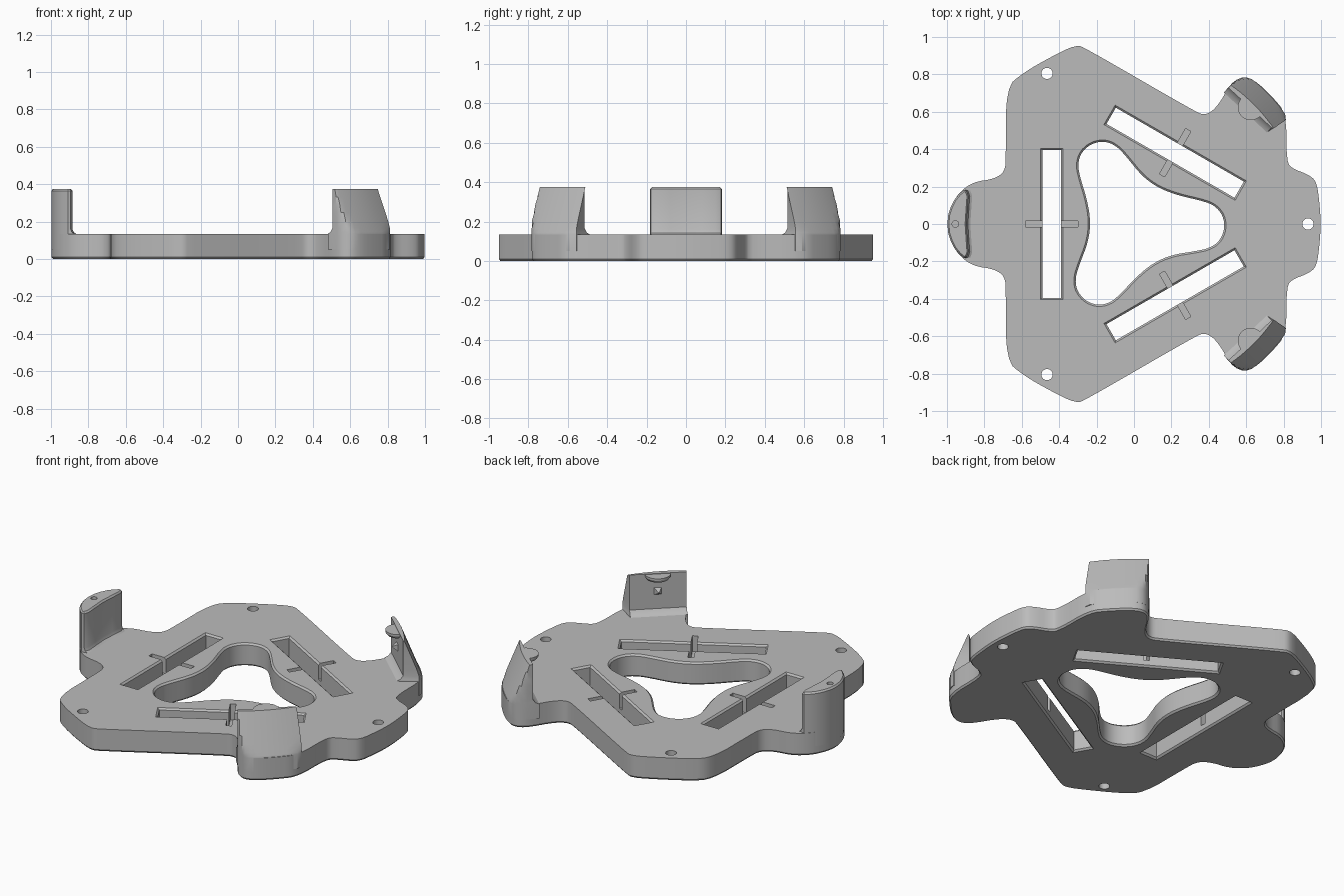
import bpy, bmesh, math
from mathutils import Vector, Matrix

if "Cube" in bpy.data.objects:
    bpy.data.objects.remove(bpy.data.objects["Cube"])

THICK, TOP = 0.135, 0.375

grey = bpy.data.materials.new("light grey plastic")
grey.use_nodes = True
colour = (0.5, 0.5, 0.5, 1)
grey.diffuse_color = colour
grey.node_tree.nodes["Principled BSDF"].inputs["Base Color"].default_value = colour


def soften(pts, rounds=2):
    """Round a closed outline by cutting its corners."""
    pts = [Vector(p) for p in pts]
    for _ in range(rounds):
        nxt = pts[1:] + pts[:1]
        pts = [q for a, b in zip(pts, nxt) for q in (a.lerp(b, 0.25), a.lerp(b, 0.75))]
    return pts


def turn(pts, degrees):
    rot = Matrix.Rotation(math.radians(degrees), 2)
    return [rot @ Vector(p) for p in pts]


def circle(x, y, r, n=24, start=0, sweep=math.tau):
    return [Vector((x + r * math.cos(start + sweep * i / n),
                    y + r * math.sin(start + sweep * i / n))) for i in range(n)]


def box(x0, x1, y):
    return [Vector(p) for p in ((x0, -y), (x1, -y), (x1, y), (x0, y))]


def grow(pts, d):
    """Offset a closed outline outward by d."""
    area = sum(a.cross(b) for a, b in zip(pts, pts[1:] + pts[:1]))
    s = d if area > 0 else -d
    out = []
    for i, p in enumerate(pts):
        e1 = (p - pts[i - 1]).normalized()
        e2 = (pts[(i + 1) % len(pts)] - p).normalized()
        n1, n2 = Vector((e1.y, -e1.x)), Vector((e2.y, -e2.x))
        out.append(p + (n1 + n2) * s / (1 + max(n1.dot(n2), -0.5)))
    return out


def add_rings(bm, rings):
    """Join stacked (z, outline) rings into a closed solid."""
    rows = [[bm.verts.new((p[0], p[1], z)) for p in pts] for z, pts in rings]
    n = len(rows[0])
    for low, high in zip(rows, rows[1:]):
        for i in range(n):
            j = (i + 1) % n
            bm.faces.new((low[i], low[j], high[j], high[i]))
    bm.faces.new(rows[0][::-1])
    bm.faces.new(rows[-1])


def solid(name, stacks):
    bm = bmesh.new()
    for rings in stacks:
        add_rings(bm, rings)
    bmesh.ops.recalc_face_normals(bm, faces=bm.faces)
    mesh = bpy.data.meshes.new(name)
    bm.to_mesh(mesh)
    bm.free()
    mesh.materials.append(grey)
    ob = bpy.data.objects.new(name, mesh)
    bpy.context.collection.objects.link(ob)
    return ob


def activate(ob):
    bpy.ops.object.select_all(action='DESELECT')
    ob.select_set(True)
    bpy.context.view_layer.objects.active = ob


def cut(ob, stacks):
    cutter = solid("cutter", stacks)
    cutter.hide_render = True
    mod = ob.modifiers.new("cut", 'BOOLEAN')
    mod.operation, mod.solver, mod.object = 'DIFFERENCE', 'EXACT', cutter
    activate(ob)
    bpy.ops.object.modifier_apply(modifier=mod.name)
    bpy.data.objects.remove(cutter)


def through(pts, flare):
    """Through-cut with a small chamfer at both rims."""
    wide = grow(pts, flare)
    return [(-0.05, wide), (0, wide), (flare, pts),
            (THICK - flare, pts), (THICK, wide), (THICK + 0.05, wide)]


# Base plate: half outline mirrored across y
half = [(-1, 0), (-0.985, 0.08), (-0.94, 0.165), (-0.86, 0.225), (-0.75, 0.24),
        (-0.69, 0.28), (-0.685, 0.36), (-0.685, 0.73), (-0.59, 0.81), (-0.45, 0.89),
        (-0.31, 0.96), (-0.25, 0.935), (0.32, 0.605), (0.38, 0.58), (0.44, 0.62),
        (0.51, 0.735), (0.55, 0.775), (0.60, 0.787), (0.66, 0.757), (0.74, 0.68),
        (0.815, 0.59), (0.815, 0.33), (0.85, 0.295), (0.93, 0.265), (0.975, 0.23),
        (0.99, 0.13), (1, 0)]
outline = soften(half + [(x, -y) for x, y in half[-2:0:-1]])
plate = solid("base_plate", [[(0, grow(outline, -0.008)), (0.01, outline), (THICK, outline)]])

# Three-lobed centre opening, one third turned three times
lobe = [(0.36, 0.125), (0.43, 0.10), (0.477, 0.045), (0.485, -0.03), (0.455, -0.095),
        (0.40, -0.13), (0.33, -0.145), (0.2, -0.165), (0.1, -0.21), (0.01, -0.285)]
opening = soften([p for a in (0, -120, -240) for p in turn(lobe, a)])

# Slots, screw holes and cross grooves repeat around the centre
turns = (0, 120, 240)
slots = [turn(box(-0.49, -0.39, 0.395), a) for a in turns]
holes = [turn(circle(0.93, 0, 0.03), a) for a in turns]
grooves = [turn(box(-0.58, -0.30, 0.016), a) for a in turns]
cut(plate, [through(opening, 0.01)] + [through(s, 0.01) for s in slots]
    + [[(-0.05, h), (THICK + 0.05, h)] for h in holes])
cut(plate, [[(0.04, g), (THICK + 0.05, g)] for g in grooves])

# Upright on the left edge with a pin hole in its top
edge = [(-0.998, 0), (-0.993, 0.05), (-0.98, 0.09), (-0.96, 0.13), (-0.935, 0.16),
        (-0.91, 0.182), (-0.895, 0.178), (-0.885, 0.15), (-0.89, 0.08), (-0.895, 0)]
crescent = [Vector(p) for p in edge + [(x, -y) for x, y in edge[-2:0:-1]]]


def foot(pts, d):
    return [Vector((x + d if x > -0.9 else x, y)) for x, y in pts]


upright = solid("end_upright", [[(0.05, foot(crescent, 0.02)), (THICK, foot(crescent, 0.02)),
                                 (THICK + 0.008, foot(crescent, 0.007)),
                                 (THICK + 0.025, crescent), (TOP - 0.01, crescent),
                                 (TOP, grow(crescent, -0.008))]])
pin = circle(-0.955, 0, 0.018, 16)
cut(upright, [[(TOP - 0.06, pin), (TOP + 0.05, pin)]])

# Leaning corner clips: outer side is trimmed to a cone
clip = [(0.505, 0.728), (0.525, 0.753), (0.55, 0.772), (0.575, 0.782), (0.60, 0.784),
        (0.63, 0.774), (0.66, 0.755), (0.70, 0.72), (0.74, 0.68), (0.775, 0.64),
        (0.812, 0.592), (0.812, 0.556), (0.735, 0.515), (0.62, 0.622)]


def clip_ring(z, side, spread=0):
    limit = 1.0 - 0.095 * max(0, z - THICK) / (TOP - THICK)
    ring = []
    for i, p in enumerate(clip):
        v = Vector(p)
        if v.length > limit:
            v = v.normalized() * limit
        if i in (0, len(clip) - 2, len(clip) - 1):
            v -= Vector((spread, spread))
        ring.append(Vector((v.x, v.y * side)))
    return ring


parts = [plate, upright]
for label, side in (("left", 1), ("right", -1)):
    levels = [(0.05, 0.025), (THICK, 0.025), (THICK + 0.01, 0.01), (THICK + 0.03, 0)]
    levels += [(THICK + 0.03 + (TOP - THICK - 0.03) * i / 5, 0) for i in range(1, 6)]
    parts.append(solid(f"corner_clip_{label}",
                       [[(z, clip_ring(z, side, s)) for z, s in levels]]))
    # Half-round catch at the top of the inner face
    arc = circle(0.625, 0.625, 0.07, 16, math.radians(135), math.pi * 17 / 16)
    arc = [Vector((p.x, p.y * side)) for p in arc]
    parts.append(solid(f"catch_{label}", [[(TOP - 0.03, grow(arc, -0.01)),
                                           (TOP - 0.015, arc), (TOP - 0.003, arc)]]))
    # Small pyramid nub below the catch
    bm = bmesh.new()
    bmesh.ops.create_cone(bm, cap_ends=True, segments=4, radius1=0.032, radius2=0.004, depth=0.03)
    inward = Vector((-1, -side, 0)).normalized()
    spin = inward.to_track_quat('Z', 'Y').to_matrix().to_4x4()
    bm.transform(Matrix.Translation((0.613, 0.613 * side, 0.27)) @ spin
                 @ Matrix.Rotation(math.pi / 4, 4, 'Z'))
    mesh = bpy.data.meshes.new("nub")
    bm.to_mesh(mesh)
    bm.free()
    mesh.materials.append(grey)
    bpy.context.collection.objects.link(bpy.data.objects.new(f"nub_{label}", mesh))

for ob in parts:
    activate(ob)
    bpy.ops.object.shade_smooth_by_angle(angle=math.radians(30))
